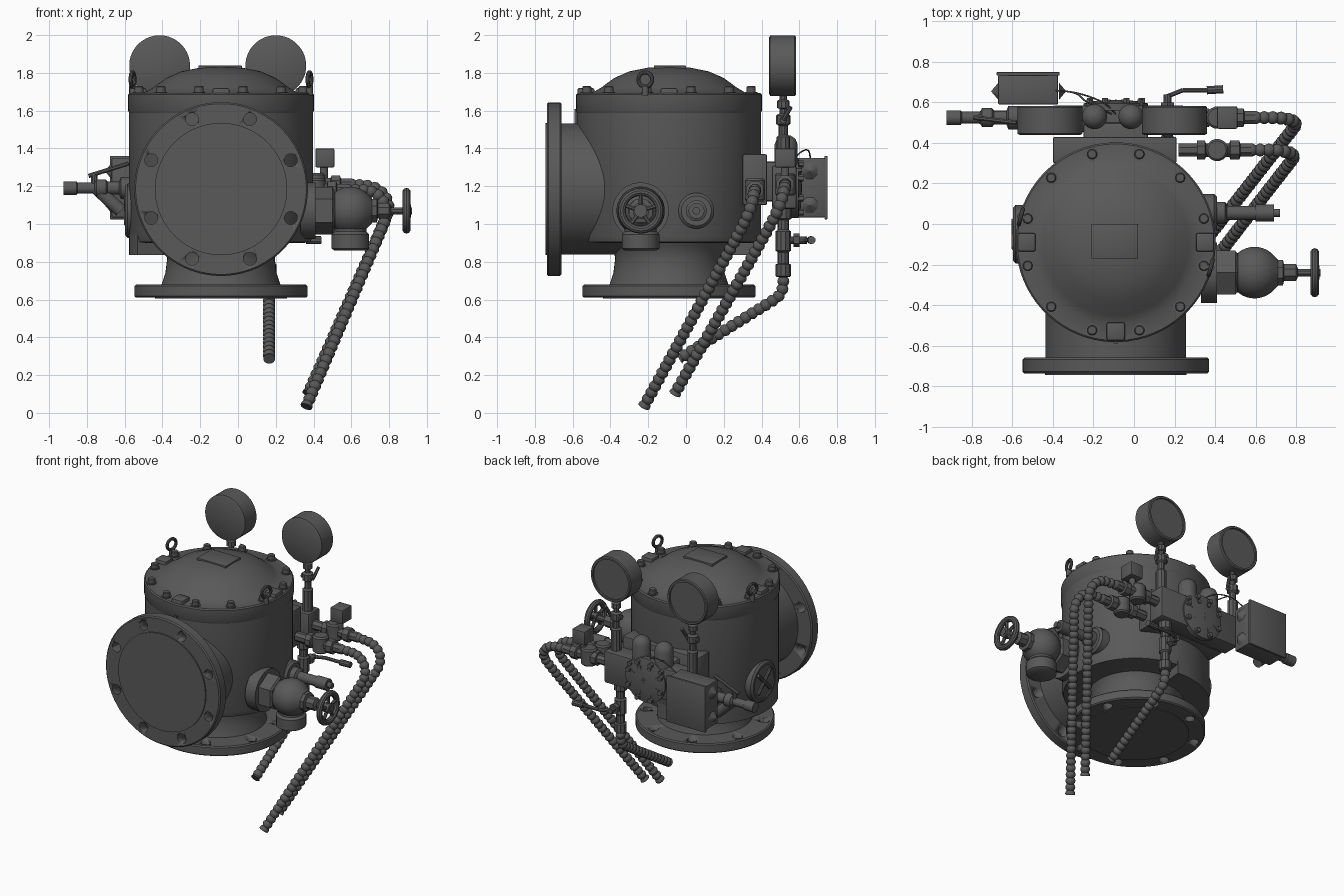
import bpy, bmesh, math
from mathutils import Vector, Matrix

if "Cube" in bpy.data.objects:
    bpy.data.objects.remove(bpy.data.objects["Cube"])

iron = bpy.data.materials.new("dark_iron")
iron.diffuse_color = (0.1, 0.1, 0.1, 1)
iron.use_nodes = True
iron.node_tree.nodes["Principled BSDF"].inputs["Base Color"].default_value = iron.diffuse_color
CX, CY = -0.09, -0.09
X, Y, Z = Vector((1, 0, 0)), Vector((0, 1, 0)), Vector((0, 0, 1))


def finish(name, bm):
    bmesh.ops.remove_doubles(bm, verts=bm.verts, dist=1e-5)
    bmesh.ops.recalc_face_normals(bm, faces=bm.faces)
    me = bpy.data.meshes.new(name)
    bm.to_mesh(me)
    bm.free()
    me.materials.append(iron)
    ob = bpy.data.objects.new(name, me)
    bpy.context.collection.objects.link(ob)
    bpy.context.view_layer.objects.active = ob
    for o in bpy.context.selected_objects:
        o.select_set(False)
    ob.select_set(True)
    bpy.ops.object.shade_smooth_by_angle(angle=math.radians(35))
    return ob


def skin(bm, rings, closed=False):
    n = len(rings[0])
    pairs = list(zip(rings, rings[1:])) + ([(rings[-1], rings[0])] if closed else [])
    for a, b in pairs:
        for i in range(n):
            j = (i + 1) % n
            bm.faces.new((a[i], a[j], b[j], b[i]))
    if not closed:
        bm.faces.new(rings[0])
        bm.faces.new(rings[-1])


def lathe(name, profile, loc=(0, 0, 0), d=Z, seg=24, bm=None):
    """Turned part: profile of (radius, distance along d)."""
    own = bm is None
    bm = bm or bmesh.new()
    q = Vector(d).to_track_quat('Z', 'Y')
    rings = []
    for r, h in profile:
        r = max(r, 0.0005)
        rings.append([bm.verts.new(Vector(loc) + q @ Vector((r * math.cos(t), r * math.sin(t), h)))
                      for t in (2 * math.pi * (i + .5) / seg for i in range(seg))])
    skin(bm, rings)
    return finish(name, bm) if own else None


def rod(name, a, b, r, seg=20, bm=None):
    d = Vector(b) - Vector(a)
    return lathe(name, [(r, 0), (r, d.length)], a, d, seg, bm)


def box(name, lo, hi, bevel=0.008):
    bm = bmesh.new()
    lo, hi = Vector(lo), Vector(hi)
    bmesh.ops.create_cube(bm, size=1, matrix=Matrix.Translation((lo + hi) / 2) @ Matrix.Diagonal((hi - lo).to_4d()))
    if bevel:
        bmesh.ops.bevel(bm, geom=bm.edges[:], offset=bevel, segments=2, affect='EDGES', profile=.5)
    return finish(name, bm)


def torus(name, loc, d, R, r, seg=28):
    bm = bmesh.new()
    q = Vector(d).to_track_quat('Z', 'Y')
    rings = []
    for i in range(seg):
        t = 2 * math.pi * i / seg
        rings.append([bm.verts.new(Vector(loc) + q @ Vector((math.cos(t) * (R + r * math.cos(p)),
                      math.sin(t) * (R + r * math.cos(p)), r * math.sin(p))))
                      for p in (2 * math.pi * k / 10 for k in range(10))])
    skin(bm, rings, True)
    return finish(name, bm)


def hose(name, pts, radius=0.033, ripple=0.009, pitch=0.042, seg=12):
    """Corrugated tube along a path with rounded corners."""
    p = [Vector(v) for v in pts]
    for _ in range(3):
        q = [p[0]]
        for a, b in zip(p, p[1:]):
            q += [a.lerp(b, .25), a.lerp(b, .75)]
        p = q + [p[-1]]
    bm, rings, s, nxt = bmesh.new(), [], 0, 0
    side = None
    for a, b in zip(p, p[1:]):
        L, d = (b - a).length, (b - a).normalized()
        side = d.orthogonal() if side is None else side - d * side.dot(d)
        side.normalize()
        up = d.cross(side)
        while nxt <= s + L:
            c = a + d * (nxt - s)
            r = radius - ripple * (1 - abs(math.sin(math.pi * nxt / pitch)))
            rings.append([bm.verts.new(c + r * (side * math.cos(t) + up * math.sin(t)))
                          for t in (2 * math.pi * k / seg for k in range(seg))])
            nxt += pitch / 6
        s += L
    skin(bm, rings)
    return finish(name, bm)


def cut_holes(ob, ends, r):
    bm = bmesh.new()
    for a, b in ends:
        rod("", a, b, r, 20, bm)
    cutter = finish(ob.name + "_cutter", bm)
    cutter.hide_render = True
    cutter.hide_set(True)
    m = ob.modifiers.new("holes", 'BOOLEAN')
    m.operation, m.solver, m.object = 'DIFFERENCE', 'EXACT', cutter


def polar(r, deg, z=0):
    t = math.radians(deg)
    return Vector((CX + r * math.cos(t), CY + r * math.sin(t), z))


# Main vessel, lower skirt and domed cover
lathe("body", [(.44, .90), (.475, .905), (.487, .94), (.487, 1.59)], (CX, CY, 0), seg=72)
bm = bmesh.new()
arc = [polar(r, 85 + 5 * k) for r, ks in ((.487, range(25)), (.32, range(24, -1, -1))) for k in ks]
skin(bm, [[bm.verts.new(v + Z * z) for v in arc] for z in (.835, .95)])
finish("body_skirt", bm)
lathe("cover", [(.485, 1.585), (.493, 1.60), (.493, 1.685), (.485, 1.693), (.405, 1.695), (.36, 1.722), (.29, 1.773),
                (.21, 1.808), (.11, 1.828), (0, 1.832)], (CX, CY, 0), seg=72)
box("cover_plate", (-.21, -.17, 1.81), (.02, 0, 1.838), .002)
for i in range(12):
    p = polar(.45, 15 + 30 * i, 1.68)
    lathe("cover_bolt", [(.034, 0), (.034, .02), (.025, .02), (.025, .045), (.02, .05)], p, seg=12)
for a in (0, 180, 270):
    p = polar(.44, a, 1.70)
    box("cover_lug", p - Vector((.045, .045, .05)), p + Vector((.045, .045, .02)), .01)
for a in (165, -15):
    torus("lifting_eye", polar(.485, a, 1.765), polar(1, a) - polar(0, a), .038, .011)
    rod("eye_shank", polar(.485, a, 1.68), polar(.485, a, 1.73), .018)

# Bottom outlet with flange
lathe("outlet_neck", [(.30, .66), (.315, .68), (.295, .74), (.285, .82), (.30, .88), (.34, .94)], (CX, CY, 0), seg=64)
fl = lathe("outlet_flange", [(.35, .605), (.35, .61), (.45, .61), (.458, .618), (.458, .672), (.45, .68), (.3, .68)],
           (CX, CY, 0), seg=64)
cut_holes(fl, [(polar(.40, 22.5 + 45 * i, .58), polar(.40, 22.5 + 45 * i, .72)) for i in range(8)], .033)

# Front inlet with flange
lathe("inlet_pipe", [(.348, .04), (.348, .48)], (CX, -.74, 1.185), Y, 64)
fl = lathe("inlet_flange", [(.35, 0), (.35, .008), (.452, .008), (.46, .016), (.46, .077), (.452, .085), (.3, .085)],
           (CX, -.745, 1.185), Y, 64)
ends = []
for i in range(8):
    t = math.radians(22.5 + 45 * i)
    h = Vector((CX + .40 * math.cos(t), 0, 1.185 + .40 * math.sin(t)))
    ends.append((h - Y * .80, h - Y * .62))
cut_holes(fl, ends, .034)
bm = bmesh.new()
bmesh.ops.create_cube(bm, size=1, matrix=Matrix.Translation((CX, -.53, 1.56)) @ Matrix.Diagonal((.02, .12, .1, 1)))
finish("inlet_rib", bm)

# Right angle valve with handwheel
V = Vector((0, -.24, 1.07))
lathe("valve_boss", [(.15, .33), (.15, .41)], V, X, 32)
lathe("valve_nut", [(.11, .40), (.125, .41), (.125, .50), (.11, .51)], V, X, 6)
lathe("valve_body", [(.10, .48)] + [(.128 * math.sin(math.radians(a)), .595 - .128 * math.cos(math.radians(a)))
      for a in range(50, 150, 10)] + [(.065, .71)], V, X, 32)
lathe("valve_outlet", [(.085, .86), (.10, .87), (.10, .945), (.085, .96), (.085, 1.05)], (.595, -.24, 0), Z, 24)
lathe("valve_bonnet", [(.068, .69), (.068, .735), (.045, .74), (.045, .80), (.02, .81), (.02, .92)], V, X, 8)
torus("handwheel", V + X * .892, X, .10, .021)
lathe("handwheel_hub", [(.035, .87), (.035, .915)], V, X, 16)
for i in range(5):
    t = 2 * math.pi * i / 5 + .3
    rod("handwheel_spoke", V + X * .892, V + Vector((.892, .1 * math.cos(t), .1 * math.sin(t))), .012, 8)

# Right test port and left round plug
P = Vector((0, .055, 1.07))
lathe("port", [(.095, .30), (.095, .395), (.08, .41), (.055, .41), (.055, .45), (.035, .46), (.035, .60), (.042, .60),
               (.042, .69), (.02, .69), (.02, .72)], P, X, 24)
L = Vector((0, -.05, 1.07))
lathe("side_plug", [(.145, .42), (.145, .495), (.13, .507), (.115, .507), (.115, .498), (.0, .498)], L, -X, 32).location.x = -.09
for s in (-1, 1):
    rod("plug_bar", L + Vector((-.592, -.07, .07 * s)), L + Vector((-.592, .07, -.07 * s)), .013, 8)

# Rear manifold with diaphragm cover, bolts and caps
box("manifold_neck", (-.25, .28, 1.12), (.07, .50, 1.33), .015)
box("rear_pad", (-.40, .30, 1.10), (.21, .43, 1.37), .01)
box("manifold", (-.40, .455, 1.08), (.25, .585, 1.31), .012)
M = Vector((-.09, 0, 1.19))
lathe("diaphragm_cover", [(.16, .56), (.16, .595), (.13, .602), (.06, .612), (0, .612)], M, Y, 32)
for i in range(8):
    t = math.radians(22.5 + 45 * i)
    e = Vector((math.cos(t), 0, math.sin(t)))
    lathe("diaphragm_bolt", [(.018, .58), (.018, .622)], M + e * .138, Y, 6)
    rod("diaphragm_rib", M + Y * .603, M + Y * .596 + e * .12, .012, 6)
for x in (-.195, -.015):
    lathe("domed_cap", [(.062, 1.29), (.062, 1.42), (.05, 1.45), (.025, 1.468), (0, 1.472)], (x, .53, 0))

# Rear pressure gauges on stems
for x in (-.415, .20):
    lathe("gauge", [(.15, .44), (.161, .446), (.161, .575), (.155, .582), (.142, .582), (.142, .57), (0, .57)],
          (x, 0, 1.838), Y, 48)
    lathe("gauge_stem", [(.036, 1.24), (.036, 1.46), (.024, 1.47), (.024, 1.52), (.038, 1.53), (.038, 1.575), (.02, 1.585),
                         (.02, 1.61), (.034, 1.615), (.034, 1.65), (.02, 1.66), (.02, 1.70)], (x, .515, 0), Z, 10)
    rod("gauge_cock", (x - .045, .515, 1.55), (x + .045, .515, 1.55), .018, 10)
    rod("gauge_lever", (x + .045, .515, 1.55), (x + .06, .555, 1.62), .011, 8)

# Control box
box("control_box", (-.67, .59, 1.035), (-.375, .735, 1.35), .006)
box("control_lid", (-.678, .732, 1.025), (-.367, .75, 1.36), .004)
for x, d in ((-.67, -X), (-.37, X)):
    for z in (1.10, 1.28):
        lathe("box_clip", [(.045, 0), (0, .035)], (x, .655, z), d, 8)
for i in range(2):
    hose("box_wire", [(-.40, .66, 1.34), (-.28, .65, 1.40), (-.14 - .1 * i, .60, 1.38), (-.08, .53, 1.29)], .004, 0)

# Left strainer and valve line
lathe("left_line", [(.05, .36), (.05, .48), (.045, .56), (.06, .57), (.06, .62), (.035, .63), (.035, .69), (.048, .70), (.048, .75),
                    (.03, .76), (.03, .85), (.037, .855), (.037, .925), (.02, .925)], (0, .525, 1.19), -X, 12)
rod("strainer_branch", (-.75, .525, 1.19), (-.62, .525, 1.07), .036, 12)
rod("left_valve_stem", (-.76, .525, 1.19), (-.76, .525, 1.26), .018, 10)
rod("left_valve_lever", (-.79, .525, 1.255), (-.58, .50, 1.32), .012, 8)

# Right upper and lower take-off lines
fit = [(.035, .0), (.035, .09), (.05, .09), (.05, .13), (.036, .135), (.036, .25), (.05, .255), (.05, .30), (.034, .305), (.034, .36)]
lathe("upper_fitting", fit, (.24, .525, 1.21), X, 8)
lathe("lower_fitting", fit, (.22, .365, 1.18), X, 8)
for y, z in ((.525, 1.21), (.365, 1.18)):
    lathe("fitting_tee", [(.045, -.06), (.055, -.05), (.055, .05), (.045, .06)], (.41, y, z), Z, 16)
rod("switch_stem", (.455, .525, 1.2), (.455, .525, 1.32), .022, 12)
box("switch_box", (.41, .47, 1.30), (.51, .58, 1.40), .006)

# Corrugated drain hoses
hose("upper_hose", [(.58, .525, 1.21), (.74, .525, 1.20), (.81, .50, 1.10), (.76, .44, .98), (.37, -.06, .10)])
hose("lower_hose", [(.56, .365, 1.18), (.73, .365, 1.18), (.80, .34, 1.07), (.75, .28, .95), (.36, -.225, .03)])
hose("rear_hose", [(.165, .515, .76), (.165, .515, .63), (.165, .42, .57), (.165, -.04, .285)])

# Rear drain valve
lathe("drain_line", [(.034, .72), (.042, .725), (.042, .785), (.03, .79), (.03, .85), (.042, .86), (.042, .96), (.03, .97),
                     (.03, 1.02), (.045, 1.03), (.045, 1.10)], (.165, .515, 0), Z, 10)
rod("drain_stem", (.165, .515, .915), (.165, .64, .915), .02, 10)
rod("drain_nut", (.165, .57, .915), (.165, .60, .915), .036, 6)
rod("drain_lever", (.165, .63, .915), (.24, .66, .915), .012, 8)
rod("drain_lever_arm", (.24, .66, .915), (.38, .66, .915), .012, 8)
rod("drain_grip", (.36, .66, .915), (.44, .665, .915), .021, 10)
for x in (-.22, -.13, -.05, .03):
    rod("manifold_bolt", (x, .57, 1.285), (x, .615, 1.285), .016, 6)
